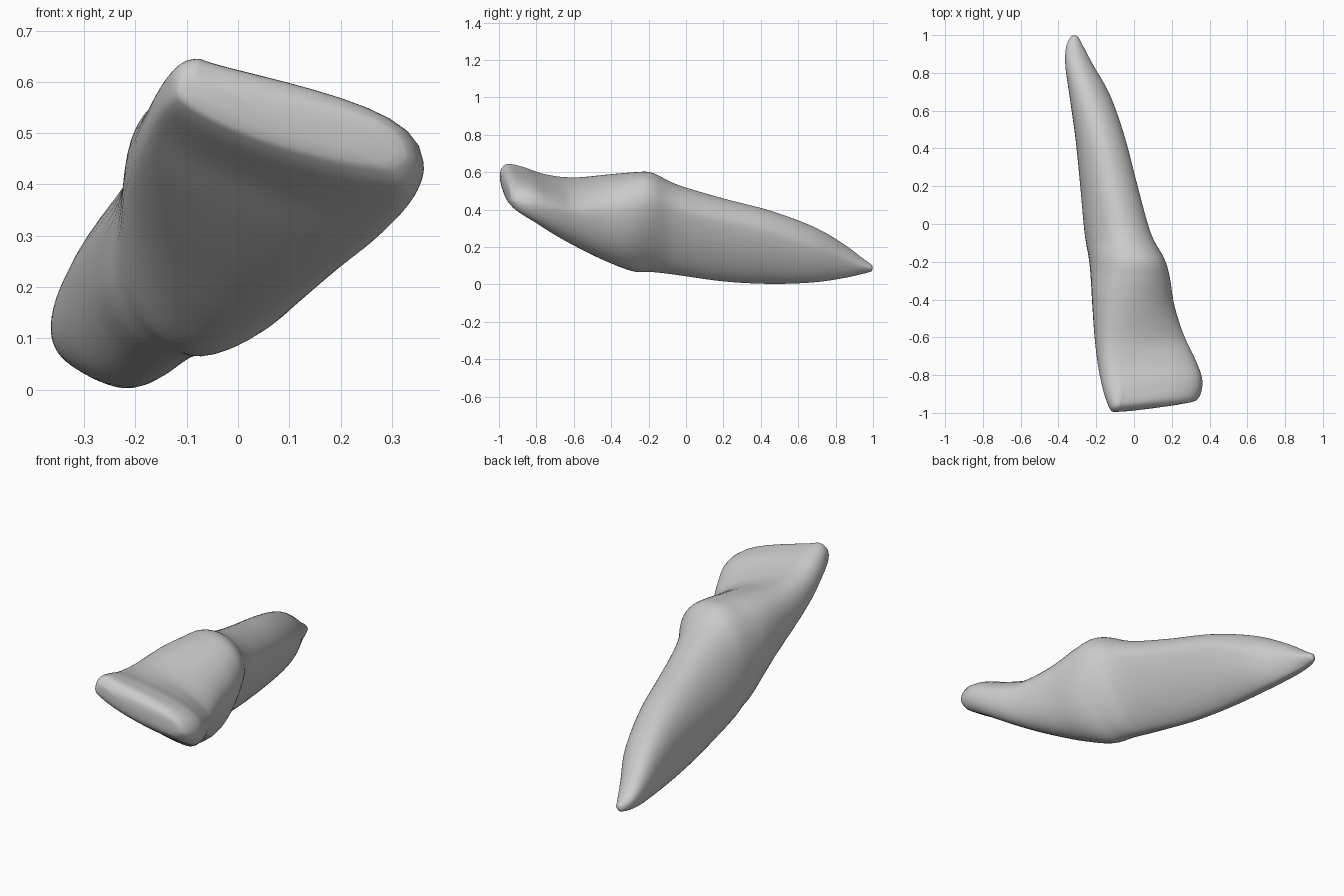
import bpy, bmesh, math
from mathutils import Vector

if "Cube" in bpy.data.objects:
    bpy.data.objects.remove(bpy.data.objects["Cube"])

# Cross-sections along the tooth:
# y, left x, left z, top x, top z, right x, right z, bottom x, bottom z
SECTIONS = [
    (-0.995, -0.115, 0.575, -0.08, 0.61, 0.325, 0.46, 0.28, 0.435),
    (-0.96, -0.135, 0.56, -0.075, 0.645, 0.353, 0.445, 0.31, 0.395),
    (-0.88, -0.162, 0.53, -0.07, 0.63, 0.362, 0.435, 0.295, 0.345),
    (-0.75, -0.19, 0.47, -0.09, 0.588, 0.322, 0.41, 0.22, 0.275),
    (-0.60, -0.209, 0.42, -0.09, 0.572, 0.262, 0.39, 0.12, 0.202),
    (-0.42, -0.222, 0.38, -0.06, 0.588, 0.212, 0.39, 0.01, 0.12),
    (-0.28, -0.23, 0.31, -0.03, 0.60, 0.19, 0.41, -0.06, 0.068),
    (-0.18, -0.24, 0.26, -0.03, 0.598, 0.16, 0.43, -0.09, 0.065),
    (-0.05, -0.262, 0.22, -0.06, 0.535, 0.09, 0.40, -0.12, 0.05),
    (0.20, -0.285, 0.20, -0.11, 0.46, 0.02, 0.34, -0.17, 0.015),
    (0.45, -0.31, 0.18, -0.16, 0.395, -0.045, 0.28, -0.21, 0.002),
    (0.68, -0.342, 0.15, -0.23, 0.31, -0.125, 0.20, -0.24, 0.01),
    (0.84, -0.364, 0.125, -0.29, 0.218, -0.215, 0.14, -0.28, 0.033),
    (0.94, -0.359, 0.105, -0.315, 0.143, -0.268, 0.10, -0.31, 0.055),
    (0.99, -0.335, 0.085, -0.315, 0.108, -0.295, 0.088, -0.315, 0.068),
]
STEPS, QUARTER = 6, 14


def blend(a, b, c, d, t):
    """Smooth curve through successive sections."""
    return 0.5 * (2*b + (c-a)*t + (2*a-5*b+4*c-d)*t*t + (3*b-a-3*c+d)*t**3)


def arc(p, q, corner, power, power2=None):
    """Rounded quarter from p to q, bulging toward the corner."""
    pts = []
    centre = p + q - corner
    for i in range(QUARTER):
        a = math.pi / 2 * i / QUARTER
        u, v = math.cos(a) ** (2/power), math.sin(a) ** (2/(power2 or power))
        pts.append(centre + (p - centre) * u + (q - centre) * v)
    return pts


def ramp(y, start, end):
    return min(1, max(0, (y - start) / (end - start)))


def ring(s):
    y, lx, lz, tx, tz, rx, rz, bx, bz = s
    left, top = Vector((lx, lz)), Vector((tx, tz))
    right, bottom = Vector((rx, rz)), Vector((bx, bz))
    edge = ramp(y, -0.45, -0.85)                   # 1 near the biting edge
    tip_edge = ramp(y, -0.65, -0.9)
    root = ramp(y, -0.35, -0.1)                    # 1 along the root
    deep = ramp(y, 0.1, 0.6)                       # 1 far down the root
    swell = max(0, 1 - abs(y + 0.2) / 0.25)        # bump behind the crown
    hollow = max(0, 1 - abs(y + 0.65) / 0.22)      # scooped back of the crown
    back = 1.75 + 0.35 * swell - 0.3 * hollow
    pts = (arc(left, top, Vector((lx, tz)), 2.5 - 0.6 * root + 0.35 * deep)
           + arc(top, right, Vector((rx, tz)), back + 0.9 * tip_edge, back - 1.0 * tip_edge)
           + arc(right, bottom, Vector((rx, bz)), 1.85 - 0.4 * root + 0.1 * deep)
           + arc(bottom, left, Vector((lx, bz)), 1.85 - 0.45 * edge + 0.2 * deep))
    # the biting edge is skewed back toward the right
    return [(x, y + 0.13 * edge * (x + 0.1), z) for x, z in pts]


bm = bmesh.new()
rings = []
n = len(SECTIONS)
for i in range(n - 1):
    quad = [SECTIONS[min(n - 1, max(0, i + k))] for k in (-1, 0, 1, 2)]
    for j in range(STEPS + (i == n - 2)):
        s = [blend(*vals, j / STEPS) for vals in zip(*quad)]
        rings.append([bm.verts.new(p) for p in ring(s)])
count = len(rings[0])
for a, b in zip(rings, rings[1:]):
    for k in range(count):
        m = (k + 1) % count
        bm.faces.new((a[k], a[m], b[m], b[k]))


def cap(loop, push):
    """Close an end with a slightly domed fan."""
    mid = sum((v.co for v in loop), Vector()) / count
    inner = [bm.verts.new(mid + (v.co - mid) * 0.6 + Vector((0, push * 0.8, 0))) for v in loop]
    tip = bm.verts.new(mid + Vector((0, push, 0)))
    for k in range(count):
        m = (k + 1) % count
        bm.faces.new((loop[k], loop[m], inner[m], inner[k]))
        bm.faces.new((inner[k], inner[m], tip))


cap(rings[0], -0.008)
cap(rings[-1], 0.01)
bmesh.ops.recalc_face_normals(bm, faces=bm.faces)
for f in bm.faces:
    f.smooth = True

mesh = bpy.data.meshes.new("tooth")
bm.to_mesh(mesh)
bm.free()
tooth = bpy.data.objects.new("tooth", mesh)
bpy.context.collection.objects.link(tooth)

grey = bpy.data.materials.new("light_grey")
grey.diffuse_color = (0.6, 0.6, 0.6, 1)
grey.use_nodes = True
grey.node_tree.nodes["Principled BSDF"].inputs["Base Color"].default_value = grey.diffuse_color
mesh.materials.append(grey)

# Soften the joints between sections
smooth = tooth.modifiers.new("soften", 'SMOOTH')
smooth.factor = 0.5
smooth.iterations = 4
